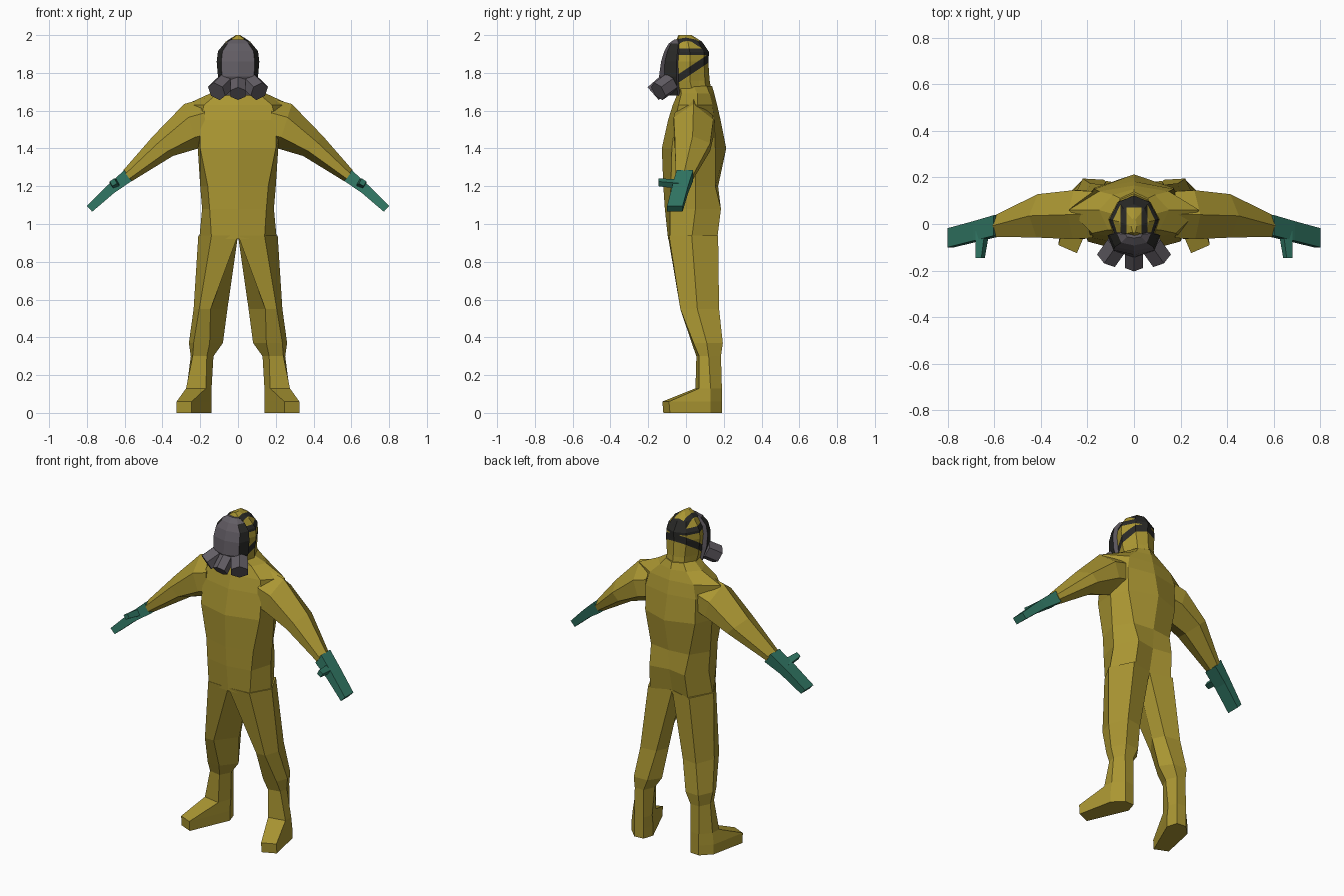
import bpy, bmesh
from mathutils import Vector


def material(name, rgb):
    m = bpy.data.materials.new(name)
    m.diffuse_color = (*rgb, 1)
    return m


YELLOW = material("suit yellow", (0.402, 0.305, 0.032))
GREEN = material("glove green", (0.030, 0.180, 0.125))
GREY = material("mask grey", (0.122, 0.109, 0.127))
BLACK = material("strap black", (0.022, 0.022, 0.020))


def finish(name, bm, *mats):
    bmesh.ops.recalc_face_normals(bm, faces=bm.faces)
    me = bpy.data.meshes.new(name)
    bm.to_mesh(me)
    bm.free()
    for m in mats:
        me.materials.append(m)
    ob = bpy.data.objects.new(name, me)
    bpy.context.collection.objects.link(ob)
    return ob


def loft(rings):
    """Skin a stack of closed rings with equal point counts and cap the ends."""
    bm = bmesh.new()
    vs = [[bm.verts.new(p) for p in r] for r in rings]
    n = len(vs[0])
    for a, b in zip(vs, vs[1:]):
        for i in range(n):
            j = (i + 1) % n
            bm.faces.new((a[i], a[j], b[j], b[i]))
    bm.faces.new(vs[0])
    bm.faces.new(vs[-1])
    bmesh.ops.recalc_face_normals(bm, faces=bm.faces)
    return bm


def ring8(z, front, xf, yf, xs, ys, xb, yb, back):
    """Left-right symmetric eight-sided level section."""
    return [(0, front, z), (xf, yf, z), (xs, ys, z), (xb, yb, z),
            (0, back, z), (-xb, yb, z), (-xs, ys, z), (-xf, yf, z)]


def flip(rings, s):
    return [[(p[0] * s, p[1], p[2]) for p in r] for r in rings]


# Torso: height, front centre, front corner, side, back corner, back centre
torso = [
    (0.92, -0.095, 0.14, -0.085, 0.205, 0.03, 0.13, 0.165, 0.13),
    (1.08, -0.112, 0.15, -0.085, 0.19, 0.05, 0.12, 0.185, 0.165),
    (1.20, -0.12, 0.16, -0.08, 0.20, 0.05, 0.13, 0.155, 0.17),
    (1.40, -0.128, 0.20, -0.075, 0.213, 0.05, 0.17, 0.155, 0.213),
    (1.55, -0.095, 0.20, -0.055, 0.25, 0.05, 0.17, 0.15, 0.183),
    (1.63, -0.07, 0.18, -0.04, 0.28, 0.06, 0.15, 0.14, 0.165),
    (1.69, -0.045, 0.11, -0.025, 0.15, 0.06, 0.09, 0.125, 0.15),
    (1.73, -0.04, 0.06, -0.03, 0.08, 0.04, 0.06, 0.11, 0.138),
]
finish("suit_torso", loft([ring8(*r) for r in torso]), YELLOW)

# Legs with boots: front inner, front outer, outer, back outer, back inner, inner
leg = [
    (0.94, ((0, -0.096), (0.14, -0.09), (0.21, 0.03), (0.14, 0.17), (0, 0.135), (0, 0.03))),
    (0.55, ((0.145, -0.03), (0.205, -0.03), (0.235, 0.06), (0.19, 0.175), (0.09, 0.16), (0.056, 0.09))),
    (0.37, ((0.15, 0.03), (0.235, 0.04), (0.26, 0.11), (0.22, 0.195), (0.13, 0.19), (0.08, 0.12))),
    (0.30, ((0.165, 0.055), (0.24, 0.07), (0.25, 0.12), (0.22, 0.185), (0.16, 0.185), (0.13, 0.12))),
    (0.13, ((0.17, 0.05), (0.275, 0.07), (0.272, 0.13), (0.22, 0.19), (0.16, 0.185), (0.14, 0.13))),
    (0.06, ((0.245, -0.125), (0.325, -0.09), (0.28, 0.13), (0.22, 0.19), (0.16, 0.185), (0.14, 0.12))),
    (0.00, ((0.245, -0.12), (0.325, -0.085), (0.28, 0.13), (0.22, 0.19), (0.16, 0.185), (0.14, 0.12))),
]
leg_rings = [[(x, y, z) for x, y in pts] for z, pts in leg]


def arm_ring(top, bottom, yf, yb):
    """Six-sided arm section between a top and a bottom point in the xz plane."""
    def at(t, y):
        return (top[0] + (bottom[0] - top[0]) * t, y, top[1] + (bottom[1] - top[1]) * t)
    ym = (yf + yb) / 2
    return [at(0, ym), at(0.35, yb), at(0.75, yb), at(1, ym), at(0.75, yf), at(0.3, yf)]


def hand_ring(top, bottom, yf, yb):
    """Four-cornered glove section."""
    return [(top[0], yf, top[1]), (top[0], yb, top[1]),
            (bottom[0], yb, bottom[1]), (bottom[0], yf, bottom[1])]


arm_rings = [arm_ring(*a) for a in (
    ((0.18, 1.665), (0.17, 1.41), -0.06, 0.14),
    ((0.285, 1.635), (0.21, 1.40), -0.065, 0.145),
    ((0.45, 1.465), (0.345, 1.36), -0.058, 0.128),
    ((0.607, 1.285), (0.565, 1.225), -0.055, 0.04))]
glove_rings = [hand_ring(*g) for g in (
    ((0.602, 1.285), (0.562, 1.228), -0.05, 0.038),
    ((0.69, 1.205), (0.655, 1.165), -0.072, 0.012),
    ((0.80, 1.095), (0.772, 1.065), -0.10, -0.018))]
thumb_rings = [
    [(0.62, -0.03, 1.20), (0.66, -0.03, 1.185), (0.68, -0.03, 1.215), (0.64, -0.03, 1.235)],
    [(0.64, -0.145, 1.215), (0.665, -0.145, 1.20), (0.68, -0.145, 1.225), (0.655, -0.145, 1.242)]]

for side, s in (("left", 1), ("right", -1)):
    finish("leg_" + side, loft(flip(leg_rings, s)), YELLOW)
    finish("sleeve_" + side, loft(flip(arm_rings, s)), YELLOW)
    finish("glove_" + side, loft(flip(glove_rings, s)), GREEN)
    finish("thumb_" + side, loft(flip(thumb_rings, s)), GREEN)

# Hood, cut along the strap edges so the straps can be coloured
hood = [
    (1.68, -0.04, 0.07, -0.03, 0.085, 0.04, 0.06, 0.11, 0.14),
    (1.76, -0.055, 0.08, -0.04, 0.098, 0.02, 0.06, 0.10, 0.125),
    (1.86, -0.07, 0.085, -0.055, 0.11, 0.02, 0.07, 0.095, 0.118),
    (1.91, -0.07, 0.08, -0.05, 0.105, 0.02, 0.065, 0.095, 0.122),
    (1.965, -0.055, 0.05, -0.045, 0.065, 0.01, 0.045, 0.065, 0.085),
    (2.00, -0.04, 0.006, -0.035, 0.012, -0.01, 0.006, 0.02, 0.03),
]
bm = loft([ring8(*r) for r in hood])
diagonal = Vector((0, -0.55, 0.83)).normalized()
low, high = Vector((0, -0.03, 1.755)), Vector((0, -0.03, 1.80))
cuts = [((x, 0, 0), (1, 0, 0)) for x in (-0.058, -0.032, 0.032, 0.058)]
cuts += [((0, 0, z), (0, 0, 1)) for z in (1.895, 1.93)]
cuts += [(low, diagonal), (high, diagonal), ((0, 0.07, 0), (0, 1, 0))]
for co, no in cuts:
    bmesh.ops.bisect_plane(bm, geom=bm.verts[:] + bm.edges[:] + bm.faces[:],
                           plane_co=co, plane_no=no)
for f in bm.faces:
    c = f.calc_center_median()
    around = 1.895 < c.z < 1.93
    lower = low.dot(diagonal) < c.dot(diagonal) < high.dot(diagonal) and c.z < 1.895
    over = 0.032 < abs(c.x) < 0.058 and c.z > 1.93
    rear = abs(c.x) < 0.032 and c.y > 0.07 and c.z > 1.88
    f.material_index = int(around or lower or over or rear)
finish("hood", bm, YELLOW, BLACK)

# Face mask with dark side rims
mask = [
    (1.68, -0.09, 0.06, -0.08, 0.075, -0.045, 0.05, -0.03, -0.03),
    (1.78, -0.143, 0.085, -0.115, 0.106, -0.05, 0.06, -0.03, -0.03),
    (1.86, -0.132, 0.088, -0.112, 0.113, -0.05, 0.06, -0.03, -0.03),
    (1.915, -0.115, 0.082, -0.098, 0.106, -0.045, 0.06, -0.03, -0.03),
    (1.955, -0.092, 0.055, -0.08, 0.073, -0.04, 0.04, -0.03, -0.03),
    (1.978, -0.06, 0.03, -0.055, 0.035, -0.045, 0.02, -0.03, -0.03),
]
bm = loft([ring8(*r) for r in mask])
for f in bm.faces:
    f.material_index = int(abs(f.normal.x) > 0.7)
finish("mask", bm, GREY, BLACK)


# Filter canisters: one centre, one on each cheek
def canister(name, centre, axis, radius, depth):
    bm = bmesh.new()
    bmesh.ops.create_cone(bm, cap_ends=True, segments=6, radius1=radius,
                          radius2=radius, depth=depth)
    rot = Vector(axis).to_track_quat('Z', 'Y').to_matrix()
    bmesh.ops.transform(bm, matrix=rot.to_4x4(), verts=bm.verts)
    bmesh.ops.translate(bm, vec=centre, verts=bm.verts)
    finish(name, bm, GREY)


canister("filter_centre", (0, -0.14, 1.72), (0, -0.75, -0.66), 0.045, 0.09)
canister("filter_left", (0.09, -0.115, 1.725), (0.5, -0.7, -0.5), 0.054, 0.09)
canister("filter_right", (-0.09, -0.115, 1.725), (-0.5, -0.7, -0.5), 0.054, 0.09)
